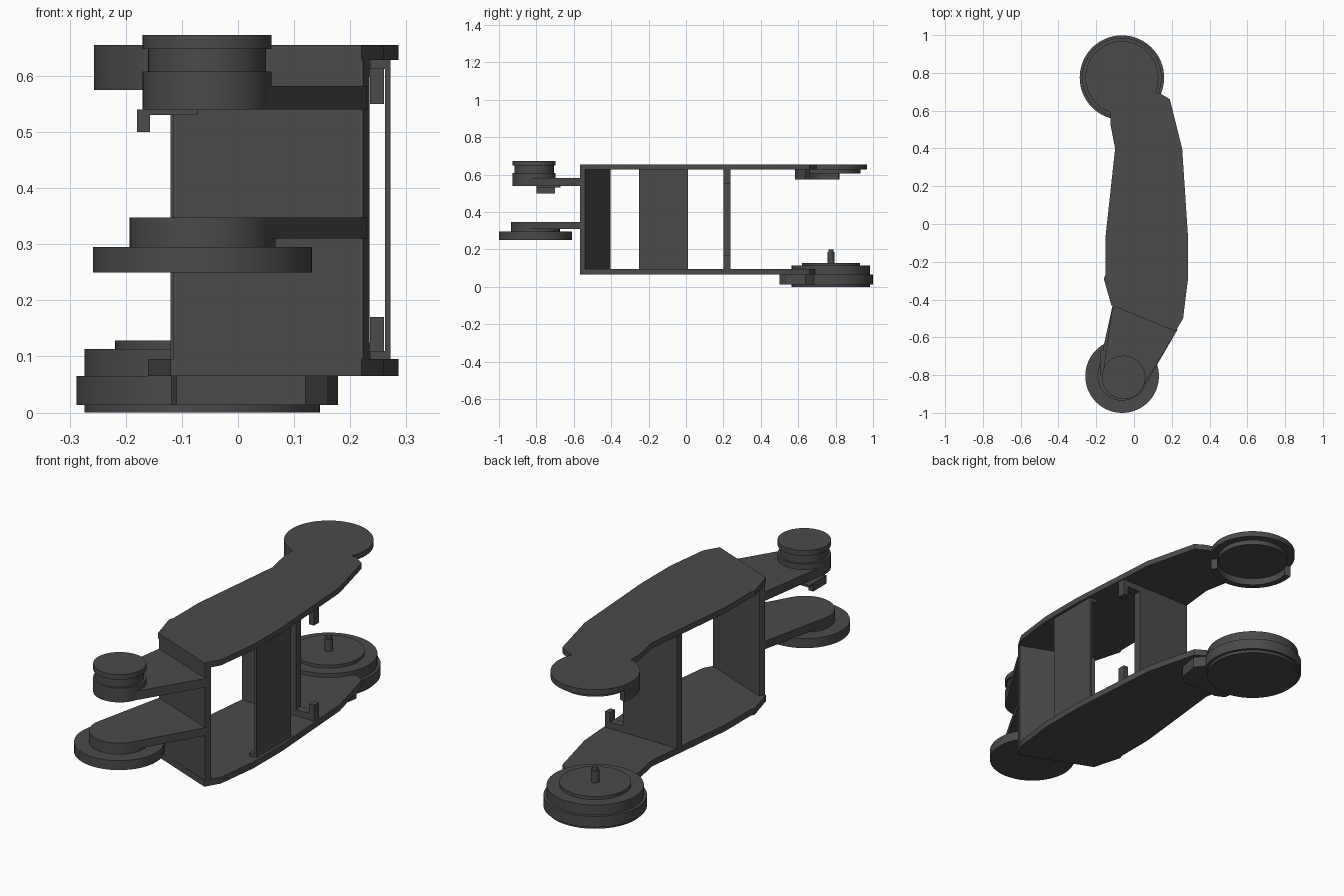
import bpy, bmesh, math
from mathutils import Vector

cube = bpy.data.objects.get("Cube")
if cube:
    bpy.data.objects.remove(cube, do_unlink=True)

# Single dark grey finish
grey = bpy.data.materials.new("dark_grey")
grey.use_nodes = True
COLOR = (0.07, 0.07, 0.07, 1)
grey.diffuse_color = COLOR
grey.node_tree.nodes["Principled BSDF"].inputs["Base Color"].default_value = COLOR


def prism(name, outline, z0, z1):
    """Extrude a flat outline of (x, y) points from z0 to z1."""
    bm = bmesh.new()
    face = bm.faces.new([bm.verts.new((x, y, z0)) for x, y in outline])
    top = bmesh.ops.extrude_face_region(bm, geom=[face])["geom"]
    bmesh.ops.translate(bm, verts=[v for v in top if isinstance(v, bmesh.types.BMVert)],
                        vec=(0, 0, z1 - z0))
    bmesh.ops.recalc_face_normals(bm, faces=bm.faces)
    mesh = bpy.data.meshes.new(name)
    bm.to_mesh(mesh)
    bm.free()
    mesh.materials.append(grey)
    ob = bpy.data.objects.new(name, mesh)
    bpy.context.collection.objects.link(ob)
    bpy.ops.object.select_all(action='DESELECT')
    ob.select_set(True)
    bpy.context.view_layer.objects.active = ob
    bpy.ops.object.shade_smooth_by_angle(angle=math.radians(30))
    return ob


def arc(c, r, a0, a1, n):
    return [(c[0] + r * math.cos(math.radians(a0 + (a1 - a0) * i / n)),
             c[1] + r * math.sin(math.radians(a0 + (a1 - a0) * i / n))) for i in range(n + 1)]


def disc(name, c, r, z0, z1, n=64):
    return prism(name, arc(c, r, 0, 360, n)[:-1], z0, z1)


def box(name, x0, x1, y0, y1, z0, z1):
    return prism(name, [(x0, y0), (x1, y0), (x1, y1), (x0, y1)], z0, z1)


BACK = (-0.064, 0.775)
FRONT = (-0.063, -0.805)
PULLEY = (-0.055, -0.812)
LOW, HIGH = 0.095, 0.628     # inner faces of the two plates

# Upper and lower side plates share one outline
sides = [(-0.12, -0.43), (0.22, -0.568), (0.26, -0.5), (0.286, -0.29), (0.286, -0.07),
         (0.255, 0.4), (0.19, 0.66), (0.14, 0.69)]
left = [(-0.125, 0.59), (-0.125, 0.53), (-0.1, 0.4), (-0.152, -0.08), (-0.152, -0.27),
        (-0.16, -0.29)]
prism("lower_plate", sides + left, 0.065, LOW)
prism("upper_plate", sides + arc(BACK, 0.193, -24, 250, 60) + left, HIGH, 0.655)

# Back wheel with stacked rims and a centre pin
for name, r, z0, z1 in [("back_wheel_base", 0.21, 0, 0.013), ("back_wheel_rim", 0.2235, 0.013, 0.065),
                        ("back_wheel_upper", 0.21, 0.065, 0.113), ("back_wheel_cap", 0.155, 0.113, 0.128),
                        ("back_wheel_pin", 0.018, 0.128, 0.185), ("back_wheel_pin_tip", 0.013, 0.185, 0.2)]:
    disc(name, BACK, r, z0, z1)
prism("back_wheel_lug", [(-0.125, 0.59), (-0.11, 0.52), (-0.07, 0.5), (0.12, 0.5), (0.16, 0.54),
                         (0.178, 0.64), (0.14, 0.685)], 0.013, 0.065)

# Underside of the upper back disc: shallow hub and half rim
disc("upper_hub", BACK, 0.158, 0.605, HIGH)
prism("upper_half_rim", arc(BACK, 0.193, 166, 315, 40) + arc(BACK, 0.163, 315, 166, 40), 0.575, HIGH)

# Slanted front wall
a, b = Vector((-0.115, -0.432)), Vector((0.223, -0.567))
n = Vector((0.37, 0.93)) * 0.03
prism("front_wall", [a, b, b + n, a + n], LOW, HIGH)

# Side panel with inward lips at both ends
box("side_panel", 0.262, 0.272, -0.25, 0.01, LOW, HIGH)
box("side_panel_lower_lip", 0.235, 0.262, -0.25, 0.01, LOW, 0.11)
box("side_panel_upper_lip", 0.235, 0.262, -0.25, 0.01, 0.612, HIGH)

# Rear wall with a foot at the bottom and top, each ending in an upright tab
box("rear_wall", -0.12, 0.165, 0.2, 0.238, LOW, HIGH)
for name, z0, z1, t0, t1 in [("lower", LOW, 0.125, 0.125, 0.17), ("upper", 0.598, HIGH, 0.55, 0.598)]:
    box("rear_wall_" + name + "_foot", 0.165, 0.26, 0.2, 0.238, z0, z1)
    box("rear_wall_" + name + "_tab", 0.235, 0.26, 0.2, 0.238, t0, t1)


# Front arms: tapered from the wall to a rounded tip
def arm(name, c, r, z0, z1):
    return prism(name, [(0.23, -0.56), (-0.112, -0.425)] + arc(c, r, 170, 328, 40), z0, z1)


arm("lower_arm", FRONT, 0.13, 0.31, 0.348)
disc("lower_arm_boss", FRONT, 0.13, 0.295, 0.348)
disc("front_wheel", FRONT, 0.195, 0.25, 0.295)

arm("upper_arm", PULLEY, 0.112, 0.54, 0.582)
for name, r, z0, z1 in [("pulley_base", 0.115, 0.54, 0.608), ("pulley_groove", 0.105, 0.608, 0.648),
                        ("pulley_cap", 0.115, 0.648, 0.673)]:
    disc(name, PULLEY, r, z0, z1)

# Small hook under the upper arm
box("hook_bar", -0.18, -0.072, -0.8, -0.67, 0.53, 0.54)
box("hook_tip", -0.18, -0.157, -0.8, -0.7, 0.5, 0.53)
